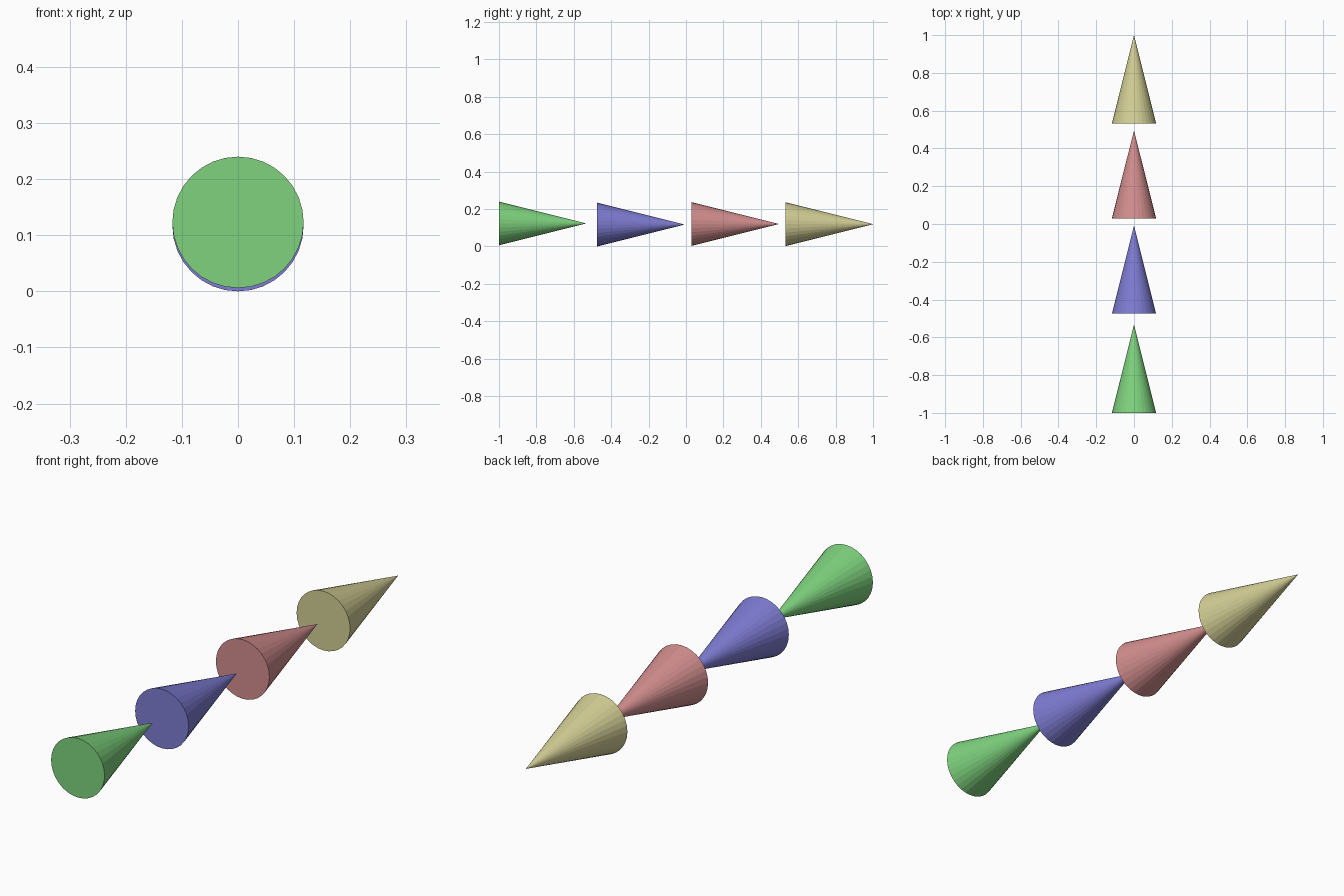
import bpy, math

if "Cube" in bpy.data.objects:
    bpy.data.objects.remove(bpy.data.objects["Cube"])

LENGTH, RADIUS = 0.467, 0.117

def cone(name, base_y, z, color):
    # cone lying along y, tip pointing to the back
    bpy.ops.mesh.primitive_cone_add(vertices=32, radius1=RADIUS, radius2=0, depth=LENGTH,
                                    location=(0, base_y + LENGTH / 2, z),
                                    rotation=(-math.pi / 2, 0, 0))
    ob = bpy.context.object
    ob.name = name
    mat = bpy.data.materials.new(name + "_paint")
    mat.diffuse_color = (*color, 1)
    mat.use_nodes = True
    mat.node_tree.nodes["Principled BSDF"].inputs["Base Color"].default_value = mat.diffuse_color
    ob.data.materials.append(mat)

# row of four cones, front to back
cone("green_cone", -1.0, 0.123, (0.21, 0.65, 0.21))
cone("blue_cone", -0.475, 0.117, (0.21, 0.20, 0.65))
cone("red_cone", 0.029, 0.120, (0.65, 0.27, 0.27))
cone("yellow_cone", 0.533, 0.119, (0.65, 0.62, 0.30))
